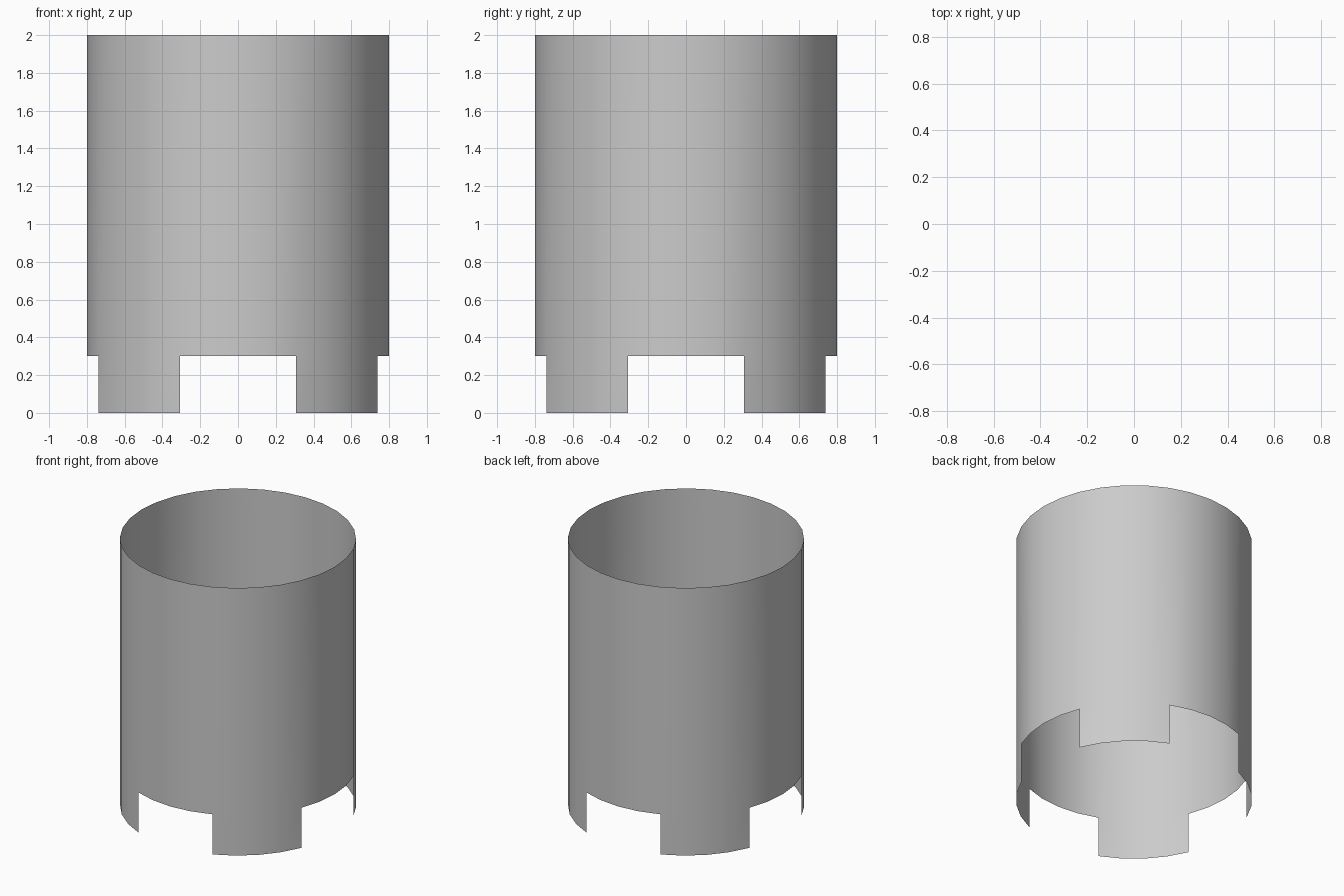
import bpy, bmesh, math

if "Cube" in bpy.data.objects:
    bpy.data.objects.remove(bpy.data.objects["Cube"])

SIDES, RADIUS = 32, 0.8
LEVELS = (0.0, 0.3, 2.0)

bm = bmesh.new()

# Rings of vertices at foot, notch top and rim
rings = [[bm.verts.new((RADIUS * math.cos(2 * math.pi * i / SIDES),
                        RADIUS * math.sin(2 * math.pi * i / SIDES), z))
          for i in range(SIDES)] for z in LEVELS]


def panel(level, i):
    j = (i + 1) % SIDES
    low, high = rings[level], rings[level + 1]
    bm.faces.new((low[i], low[j], high[j], high[i]))


for i in range(SIDES):
    panel(1, i)             # continuous open wall
    if 2 <= i % 8 < 6:      # four feet on the diagonals
        panel(0, i)

# Remove the unused foot vertices inside the notches
bmesh.ops.delete(bm, geom=[v for v in bm.verts if not v.link_faces], context='VERTS')

mesh = bpy.data.meshes.new("notched_sleeve")
bm.to_mesh(mesh)
bm.free()
sleeve = bpy.data.objects.new("notched_sleeve", mesh)
bpy.context.collection.objects.link(sleeve)

# Smooth round wall
bpy.context.view_layer.objects.active = sleeve
sleeve.select_set(True)
bpy.ops.object.shade_smooth_by_angle(angle=math.radians(30))
